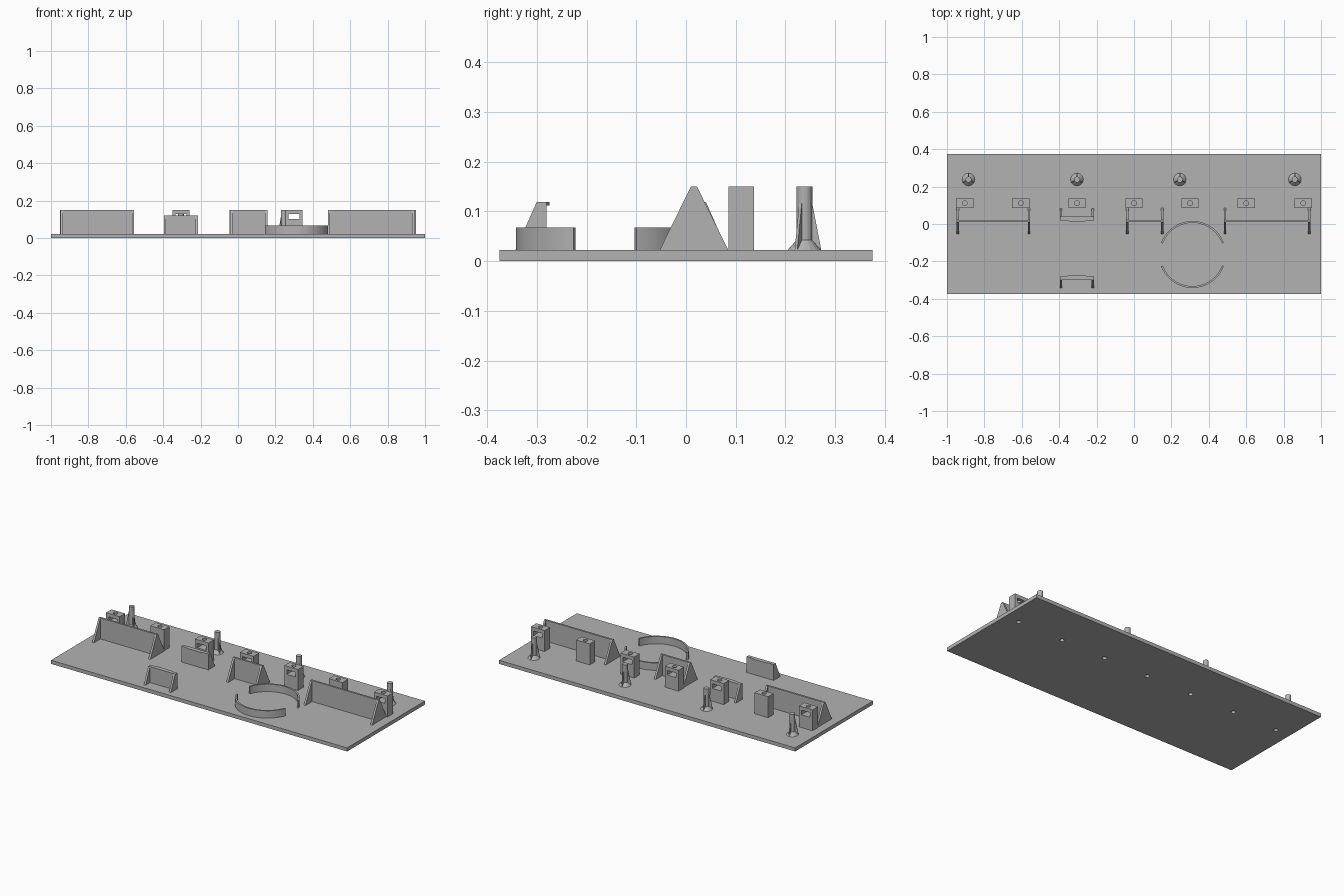
import bpy, bmesh, math
from mathutils import Matrix, Vector

if "Cube" in bpy.data.objects:
    bpy.data.objects.remove(bpy.data.objects["Cube"])

GREY = bpy.data.materials.new("plain grey")
GREY.use_nodes = True
COLOUR = (0.45, 0.45, 0.45, 1)
GREY.diffuse_color = COLOUR
GREY.node_tree.nodes["Principled BSDF"].inputs["Base Color"].default_value = COLOUR

FLOOR = 0.022   # top of the base plate
TALL = 0.15     # top of walls, blocks and posts


def finish(name, bm):
    bmesh.ops.recalc_face_normals(bm, faces=bm.faces)
    mesh = bpy.data.meshes.new(name)
    bm.to_mesh(mesh)
    bm.free()
    mesh.materials.append(GREY)
    ob = bpy.data.objects.new(name, mesh)
    bpy.context.collection.objects.link(ob)
    return ob


def add_box(bm, x0, x1, y0, y1, z0, z1):
    size = Matrix.Diagonal((x1 - x0, y1 - y0, z1 - z0, 1))
    mid = Matrix.Translation(((x0 + x1) / 2, (y0 + y1) / 2, (z0 + z1) / 2))
    bmesh.ops.create_cube(bm, size=1, matrix=mid @ size)


def add_cone(bm, x, y, z0, z1, r0, r1, sides=20):
    bmesh.ops.create_cone(bm, cap_ends=True, segments=sides, radius1=r0, radius2=r1,
                          depth=z1 - z0, matrix=Matrix.Translation((x, y, (z0 + z1) / 2)))


def add_prism(bm, points, offset):
    """Extrude a closed outline along an offset vector."""
    face = bm.faces.new([bm.verts.new(p) for p in points])
    out = bmesh.ops.extrude_face_region(bm, geom=[face], use_keep_orig=True)
    moved = [g for g in out["geom"] if isinstance(g, bmesh.types.BMVert)]
    bmesh.ops.translate(bm, verts=moved, vec=Vector(offset))


def cut(ob, bm):
    """Subtract the solids in bm from ob, then drop the cutter."""
    cutter = finish("cutter", bm)
    cutter.hide_render = True
    mod = ob.modifiers.new("cut", 'BOOLEAN')
    mod.operation = 'DIFFERENCE'
    mod.solver = 'EXACT'
    mod.object = cutter
    bpy.context.view_layer.objects.active = ob
    bpy.ops.object.modifier_apply(modifier=mod.name)
    bpy.data.objects.remove(cutter)


BLOCK_X = [-0.905, -0.605, -0.305, 0, 0.3, 0.6, 0.905]
BLOCK_Y = 0.111
HOLE = 0.013

# Base plate with a row of screw holes
bm = bmesh.new()
add_box(bm, -1, 1, -0.375, 0.375, 0, FLOOR)
base = finish("base_plate", bm)
bm = bmesh.new()
for x in BLOCK_X:
    add_cone(bm, x, BLOCK_Y, -0.02, 0.04, HOLE, HOLE)
cut(base, bm)

# Screw blocks, most with a nut window running front to back
for x in BLOCK_X:
    bm = bmesh.new()
    add_box(bm, x - 0.046, x + 0.046, BLOCK_Y - 0.026, BLOCK_Y + 0.026, FLOOR, TALL)
    block = finish("screw_block", bm)
    bm = bmesh.new()
    add_cone(bm, x, BLOCK_Y, 0, 0.09, HOLE, HOLE)
    add_cone(bm, x, BLOCK_Y, 0.132, 0.2, HOLE, HOLE)
    cut(block, bm)
    if abs(abs(x) - 0.6) > 0.05:
        bm = bmesh.new()
        add_box(bm, x - 0.03, x + 0.03, 0, 0.2, 0.1, 0.128)
        cut(block, bm)
        bm = bmesh.new()
        add_cone(bm, x, BLOCK_Y, 0.11, 0.2, HOLE, HOLE)
        cut(block, bm)

# Tall walls with triangular end plates
for x0, x1 in [(-0.948, -0.556), (-0.042, 0.157), (0.481, 0.943)]:
    bm = bmesh.new()
    add_box(bm, x0 + 0.006, x1 - 0.006, 0.01, 0.022, FLOOR, TALL)
    for x in (x0, x1 - 0.012):
        add_prism(bm, [(x, -0.053, FLOOR), (x, 0.085, FLOOR), (x, 0.022, TALL),
                       (x, 0.01, TALL)], (0.012, 0, 0))
    finish("tall_wall", bm)

# Pair of facing clip walls: fins outside, a snap lip inside
MID_Y = -0.13
CLIP_TOP = 0.119
for side, name in ((-1, "front_clip_wall"), (1, "rear_clip_wall")):
    bm = bmesh.new()
    y = lambda d: MID_Y + side * d
    lo, hi = sorted((y(0.15), y(0.17)))
    add_box(bm, -0.396, -0.214, lo, hi, FLOOR, CLIP_TOP)
    for x in (-0.396, -0.226):
        add_prism(bm, [(x, y(0.168), FLOOR), (x, y(0.213), FLOOR),
                       (x, y(0.17), CLIP_TOP), (x, y(0.168), CLIP_TOP)], (0.012, 0, 0))
    add_prism(bm, [(-0.37, y(0.151), 0.112), (-0.345, y(0.144), 0.112),
                   (-0.265, y(0.144), 0.112), (-0.24, y(0.151), 0.112)],
              (0, 0, CLIP_TOP - 0.112))
    finish(name, bm)

# Two curved cradle walls on one circle
CX, CY, R = 0.3125, -0.163, 0.179
START = math.asin(0.063 / R)
STEPS = 32
for side, name in ((-1, "front_curved_wall"), (1, "rear_curved_wall")):
    bm = bmesh.new()
    angles = [START + (math.pi - 2 * START) * i / STEPS for i in range(STEPS + 1)]
    ring = lambda r, seq: [(CX + r * math.cos(a), CY + side * r * math.sin(a), FLOOR) for a in seq]
    add_prism(bm, ring(R, angles) + ring(R - 0.01, angles[::-1]), (0, 0, 0.045))
    wall = finish(name, bm)
    bpy.ops.object.select_all(action='DESELECT')
    wall.select_set(True)
    bpy.context.view_layer.objects.active = wall
    bpy.ops.object.shade_smooth_by_angle(angle=math.radians(30))

# Round posts with a flared foot and three tapering fins
POST_Y = 0.238
for x in (-0.885, -0.305, 0.245, 0.86):
    bm = bmesh.new()
    add_cone(bm, x, POST_Y, FLOOR, TALL, 0.016, 0.016, 16)
    add_cone(bm, x, POST_Y, FLOOR, 0.042, 0.034, 0.016, 16)
    for k in range(3):
        turn = Matrix.Translation((x, POST_Y, 0)) @ Matrix.Rotation(math.radians(90 + 120 * k), 4, 'Z')
        outline = [(0, -0.003, FLOOR), (0.034, -0.003, FLOOR), (0.015, -0.003, 0.12), (0, -0.003, 0.12)]
        add_prism(bm, [turn @ Vector(p) for p in outline],
                  turn.to_3x3() @ Vector((0, 0.006, 0)))
    finish("ribbed_post", bm)
